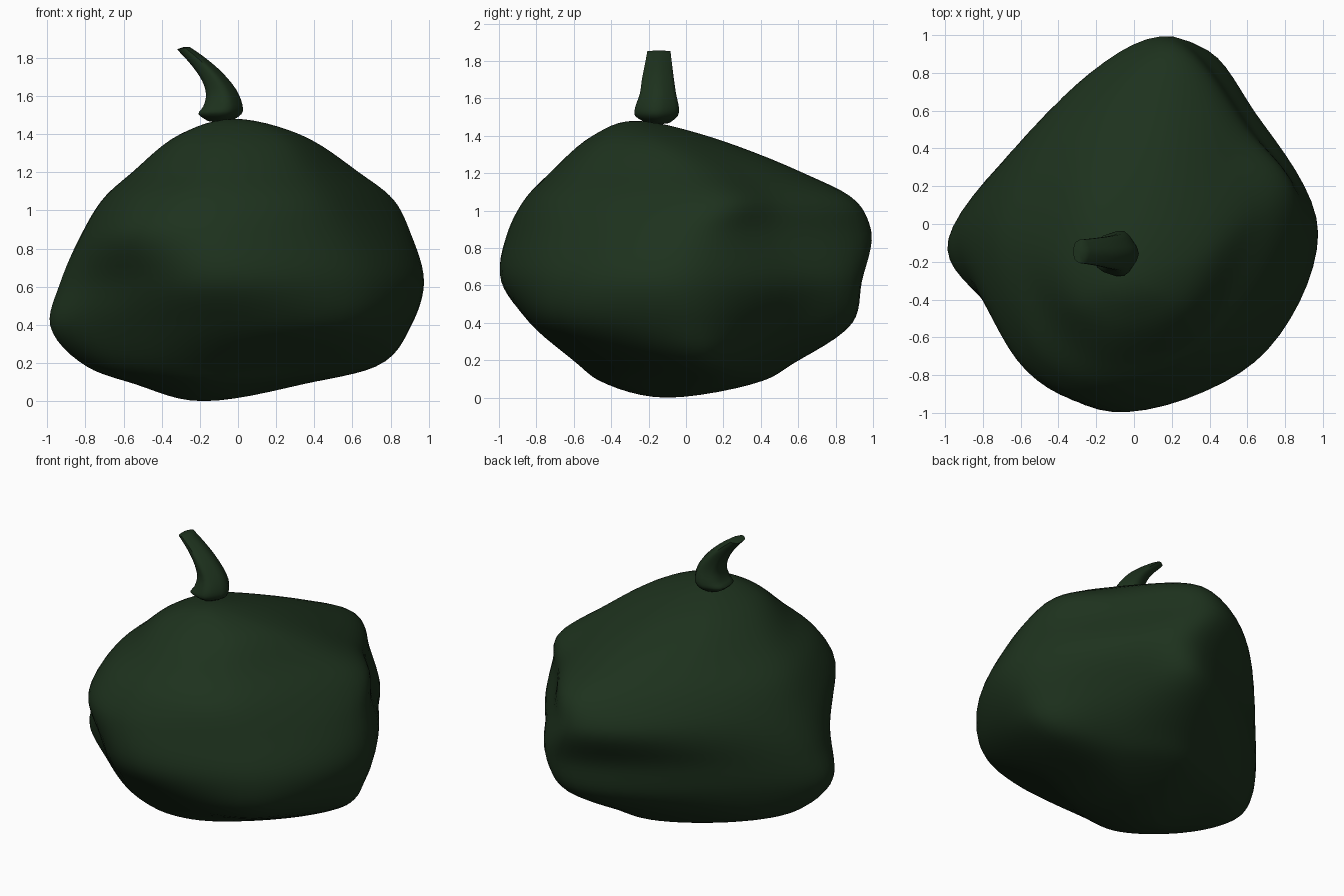
import bpy, math
from mathutils import Vector

if "Cube" in bpy.data.objects:
    bpy.data.objects.remove(bpy.data.objects["Cube"])

green = bpy.data.materials.new("dark green")
green.diffuse_color = (0.0125, 0.0315, 0.0125, 1)
green.use_nodes = True
green.node_tree.nodes["Principled BSDF"].inputs["Base Color"].default_value = green.diffuse_color


def spline(p0, p1, p2, p3, t, d=(1, 1, 1)):
    """Smooth point between p1 and p2; d holds the three knot spacings."""
    a, b, c = d
    m1 = ((p1 - p0) / a - (p2 - p0) / (a + b) + (p2 - p1) / b) * b
    m2 = ((p2 - p1) / b - (p3 - p1) / (b + c) + (p3 - p2) / c) * b
    return ((2 * t ** 3 - 3 * t * t + 1) * p1 + (t ** 3 - 2 * t * t + t) * m1
            + (3 * t * t - 2 * t ** 3) * p2 + (t ** 3 - t * t) * m2)


def refine_loop(ring, n):
    """Smooth a closed ring, n points per original point."""
    k = len(ring)
    return [spline(ring[i - 1], ring[i], ring[(i + 1) % k], ring[(i + 2) % k], j / n)
            for i in range(k) for j in range(n)]


def gap(r, s):
    return (sum((p - q).length for p, q in zip(r, s)) / len(r)) ** 0.75 + 1e-4


def refine_rows(rows, n):
    """Smooth between rings; ghost rings across each end keep the poles round."""
    k = len(rows[0])
    flip = lambda r: r[k // 2:] + r[:k // 2]
    ext = [flip(rows[1])] + rows + [flip(rows[-2])]
    out = []
    for a, b, c, d in zip(ext, ext[1:], ext[2:], ext[3:]):
        gaps = (gap(a, b), gap(b, c), gap(c, d))
        for j in range(n):
            out.append([spline(a[i], b[i], c[i], d[i], j / n, gaps) for i in range(k)])
    return out[1:]


def loft(name, rings, bottom=None, top=None, angle=60):
    k = len(rings[0])
    verts = [p for r in rings for p in r]
    faces = [(r * k + i, r * k + (i + 1) % k, (r + 1) * k + (i + 1) % k, (r + 1) * k + i)
             for r in range(len(rings) - 1) for i in range(k)]
    for pole, base, order in ((bottom, 0, -1), (top, (len(rings) - 1) * k, 1)):
        verts.append(pole)
        for i in range(k):
            faces.append((base + i, base + (i + 1) % k, len(verts) - 1)[::order])
    me = bpy.data.meshes.new(name)
    me.from_pydata(verts, [], faces)
    me.materials.append(green)
    ob = bpy.data.objects.new(name, me)
    bpy.context.collection.objects.link(ob)
    bpy.ops.object.select_all(action='DESELECT')
    ob.select_set(True)
    bpy.context.view_layer.objects.active = ob
    bpy.ops.object.shade_smooth_by_angle(angle=math.radians(angle))
    return ob


# Lumpy body: horizontal outlines, each left, front left, front ... back left
outlines = {
    0.09: [(-.54, -.08), (-.46, -.3), (-.2, -.46), (.13, -.36), (.34, .03), (.27, .24), (0, .41), (-.38, .21)],
    0.18: [(-.79, -.04), (-.61, -.37), (-.2, -.58), (.38, -.41), (.72, .06), (.43, .34), (.08, .57), (-.52, .3)],
    0.40: [(-.98, -.08), (-.71, -.45), (-.15, -.82), (.6, -.69), (.91, 0), (.56, .51), (.25, .89), (-.48, .49)],
    0.62: [(-.93, -.05), (-.65, -.58), (-.12, -.985), (.64, -.73), (.975, -.05), (.64, .59), (.28, .94), (-.47, .54)],
    0.88: [(-.81, -.02), (-.61, -.73), (-.1, -.955), (.55, -.69), (.905, 0), (.63, .5), (.2, .99), (-.36, .68)],
    1.05: [(-.71, -.05), (-.54, -.67), (-.1, -.87), (.47, -.65), (.82, .1), (.58, .5), (.2, .91), (-.35, .56)],
    1.20: [(-.55, -.1), (-.43, -.53), (-.1, -.73), (.36, -.56), (.63, 0), (.48, .34), (.15, .63), (-.3, .39)],
    1.40: [(-.3, -.2), (-.25, -.41), (-.05, -.5), (.21, -.42), (.32, -.2), (.24, 0), (.06, .11), (-.2, .04)],
}
low, high = Vector((-.18, -.1, 0)), Vector((-.02, -.27, 1.48))
rows = [refine_loop([Vector((x, y, z)) for x, y in pts], 8) for z, pts in outlines.items()]
rows = [[low] * 64] + rows + [[high] * 64]
loft("body", refine_rows(rows, 6), low, high, 80)

# Curved, ridged stem: centre x, centre y, height, half width, half depth, lean
sections = [
    (-.10, -.15, 1.468, .06, .06, 0), (-.10, -.158, 1.505, .113, .113, 0),
    (-.085, -.155, 1.55, .103, .117, .1), (-.093, -.15, 1.62, .082, .097, .3),
    (-.138, -.15, 1.70, .064, .085, .6), (-.21, -.147, 1.78, .048, .072, .7),
    (-.288, -.145, 1.85, .035, .062, .3)]
stem = []
for cx, cy, z, rx, ry, lean in sections:
    ring = []
    for i in range(20):
        a = math.tau * i / 20
        ridge = 1 + .05 * math.cos(5 * a)
        u = rx * ridge * math.cos(a)
        ring.append(Vector((cx + u * math.cos(lean), cy + ry * ridge * math.sin(a),
                            z + u * math.sin(lean) * .6)))
    stem.append(ring)
smooth = []
for i in range(len(stem) - 1):
    a, b, c, d = stem[max(i - 1, 0)], stem[i], stem[i + 1], stem[min(i + 2, len(stem) - 1)]
    smooth += [[spline(*q, j / 3) for q in zip(a, b, c, d)] for j in range(3)]
smooth.append(stem[-1])
loft("stem", smooth, Vector((-.1, -.15, 1.46)), Vector((-.29, -.145, 1.855)), 50)
